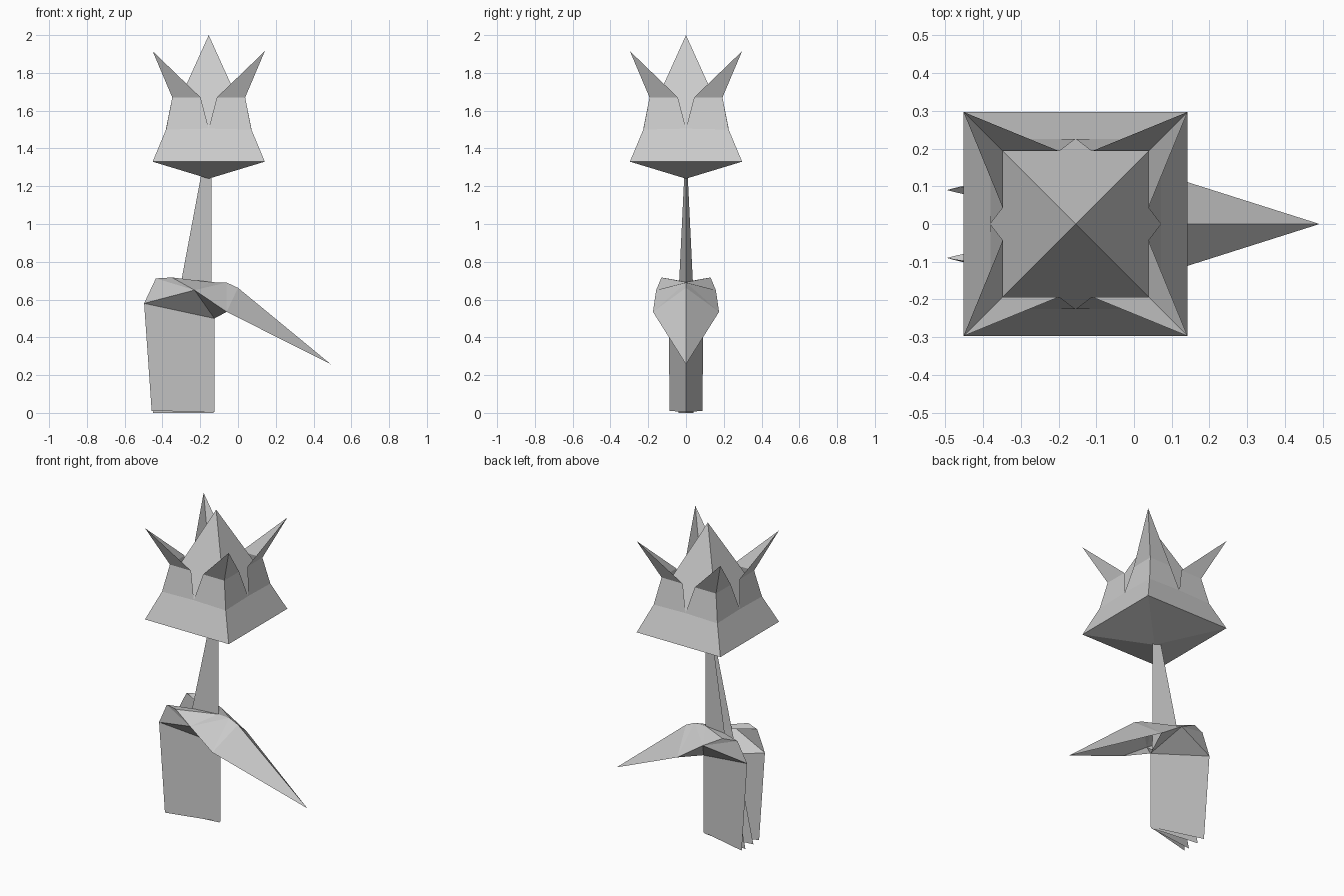
import bpy, bmesh
from mathutils import Matrix

if "Cube" in bpy.data.objects:
    bpy.data.objects.remove(bpy.data.objects["Cube"])

CX = -0.155  # flower axis


def make(name, faces, transforms=(Matrix(),)):
    """Build a folded-paper sheet from polygons, repeated by each transform."""
    bm = bmesh.new()
    for t in transforms:
        for f in faces:
            vs = [bm.verts.new(t @ Matrix.Translation(p).translation) for p in f]
            bm.faces.new(vs)
    bmesh.ops.remove_doubles(bm, verts=bm.verts, dist=0.0005)
    bmesh.ops.recalc_face_normals(bm, faces=bm.faces)
    me = bpy.data.meshes.new(name)
    bm.to_mesh(me)
    bm.free()
    ob = bpy.data.objects.new(name, me)
    bpy.context.collection.objects.link(ob)
    return ob


quarter = [Matrix.Translation((CX, 0, 0)) @ Matrix.Rotation(i * 1.5707963, 4, 'Z')
           for i in range(4)]
mirror_y = [Matrix(), Matrix.Scale(-1, 4, (0, 1, 0))]

# Flower bulb: underside pyramid, flared skirt and central point
a, b, c = 0.297, 0.226, 0.193
make("flower_bulb", [
    [(0, 0, 1.24), (a, -a, 1.33), (-a, -a, 1.33)],
    [(-a, -a, 1.33), (a, -a, 1.33), (b, -b, 1.50), (-b, -b, 1.50)],
    [(-b, -b, 1.50), (b, -b, 1.50), (0, 0, 2.0)],
], quarter)

# Petals: wall split by a notch, corners folded out to spikes
petal = []
for s in (-1, 1):
    corner, shoulder = (s * c, -c, 1.67), (s * 0.043, -c, 1.67)
    petal += [
        [(s * b, -b, 1.50), (0, -b, 1.505), shoulder, corner],
        [corner, shoulder, (s * a, -a, 1.915)],
    ]
make("petals", petal, quarter)

# Stem: V-folded strip with its ridge on the leaf side
make("stem", [[(-0.14, 0, 0.66), (-0.14, 0, 1.26),
               (-0.195, 0.009, 1.26), (-0.30, 0.036, 0.70)]], mirror_y)

# Base: V-folded stand with chamfered shoulders
outer, shoulder = (-0.497, 0.09, 0.58), (-0.435, 0.10, 0.712)
ridge, back_corner = (-0.125, 0, 0.50), (-0.35, 0.13, 0.717)
edge_mid = (-0.23, 0.158, 0.65)
make("base", [
    [(-0.125, 0, 0.006), ridge, outer, (-0.457, 0.088, 0.01)],
    [ridge, edge_mid, outer],
    [outer, edge_mid, shoulder],
    [shoulder, edge_mid, back_corner],
    [shoulder, back_corner, (-0.30, 0.036, 0.70)],
], mirror_y)

# Inner fold of the stand
make("inner_fold", [[(-0.13, 0, 0), (-0.14, 0, 0.69),
                     (-0.30, 0.036, 0.70), (-0.45, 0.04, 0)]], mirror_y)

# Leaf: creased along the middle, drooping to a point
tip, wide = (0.492, 0, 0.257), (-0.06, 0.175, 0.535)
r0, r1, r2 = (-0.14, 0, 0.692), (-0.06, 0, 0.69), (0, 0, 0.662)
make("leaf", [
    [r0, (-0.30, 0.036, 0.70), back_corner],
    [r0, back_corner, edge_mid],
    [r0, edge_mid, r1],
    [r1, edge_mid, wide],
    [r1, wide, r2],
    [r2, wide, tip],
    [ridge, wide, edge_mid],
], mirror_y)
